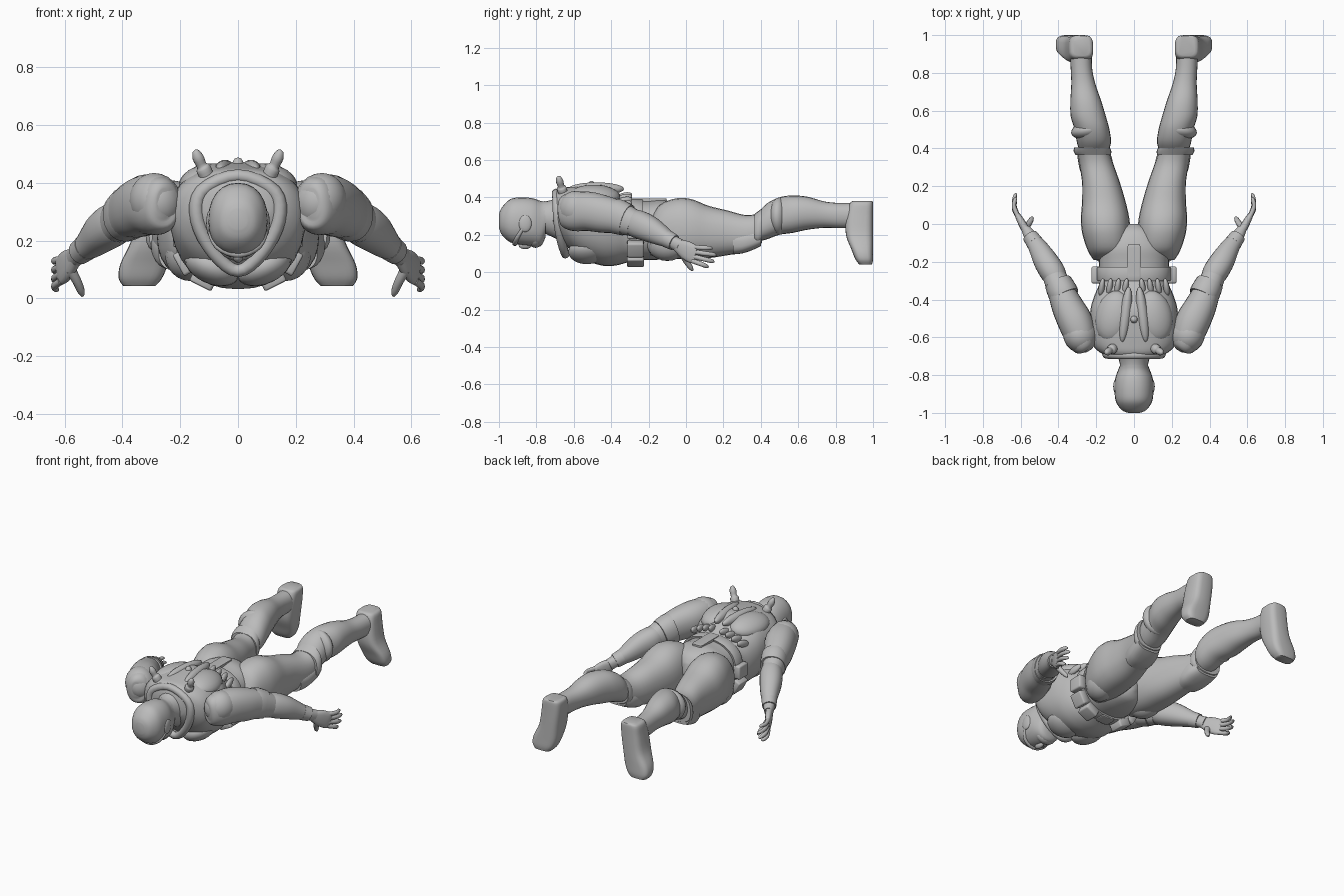
import bpy, bmesh, math
from mathutils import Vector, Matrix

grey = bpy.data.materials.new("plain grey")
grey.diffuse_color = (0.5, 0.5, 0.5, 1)


def finish(name, bm, mirror=False, angle=50):
    bmesh.ops.recalc_face_normals(bm, faces=bm.faces)
    me = bpy.data.meshes.new(name)
    bm.to_mesh(me)
    bm.free()
    me.materials.append(grey)
    ob = bpy.data.objects.new(name, me)
    bpy.context.collection.objects.link(ob)
    if mirror:
        ob.modifiers.new("mirror", 'MIRROR')
    bpy.ops.object.select_all(action='DESELECT')
    ob.select_set(True)
    bpy.context.view_layer.objects.active = ob
    bpy.ops.object.shade_smooth_by_angle(angle=math.radians(angle))
    return ob


def spline(rows, steps, closed):
    """Catmull-Rom through rows of numbers."""
    out, n = [], len(rows)
    get = (lambda i: rows[i % n]) if closed else (lambda i: rows[max(0, min(n - 1, i))])
    for i in range(n if closed else n - 1):
        for s in range(steps):
            t = s / steps
            out.append([0.5 * (2 * b + (c - a) * t + (2 * a - 5 * b + 4 * c - d) * t * t
                               + (3 * b - a - 3 * c + d) * t ** 3)
                        for a, b, c, d in zip(get(i - 1), get(i), get(i + 1), get(i + 2))])
    return out if closed else out + [list(rows[-1])]


def loft(name, rows, frame="y", power=2.0, n=24, steps=4, mirror=False, closed=False, angle=50):
    """Rows: x, y, z, half width, extent above, extent below."""
    pts = spline(rows, steps, closed)
    bm, rings, m = bmesh.new(), [], len(pts)
    for i, (x, y, z, w, up, dn) in enumerate(pts):
        u, v = Vector((1, 0, 0)), Vector((0, 0, 1))
        if frame == "z":
            v = Vector((0, 1, 0))
        elif frame == "path":
            j, k = ((i + 1) % m, i - 1) if closed else (min(i + 1, m - 1), max(i - 1, 0))
            t = (Vector(pts[j][:3]) - Vector(pts[k][:3])).normalized()
            hint = Vector((0, 1, 0)) if closed else Vector((0, 0, 1))
            u = t.cross(hint).normalized()
            v = u.cross(t)
        ring = []
        for q in range(n):
            a = 2 * math.pi * q / n
            c, s = math.cos(a), math.sin(a)
            cu = math.copysign(abs(c) ** (2 / power), c) * max(w, .002)
            sv = math.copysign(abs(s) ** (2 / power), s) * max(up if s > 0 else dn, .002)
            ring.append(bm.verts.new(Vector((x, y, z)) + u * cu + v * sv))
        rings.append(ring)
    for i in range(m if closed else m - 1):
        a, b = rings[i], rings[(i + 1) % m]
        for q in range(n):
            bm.faces.new((a[q], a[(q + 1) % n], b[(q + 1) % n], b[q]))
    if not closed:
        bm.faces.new(rings[0])
        bm.faces.new(rings[-1])
    return finish(name, bm, mirror, angle)


def ball(name, loc, size, rot=(0, 0, 0), mirror=False):
    bm = bmesh.new()
    bmesh.ops.create_uvsphere(bm, u_segments=20, v_segments=12, radius=1)
    r = Matrix.Rotation(rot[2], 4, 'Z') @ Matrix.Rotation(rot[1], 4, 'Y') @ Matrix.Rotation(rot[0], 4, 'X')
    bm.transform(Matrix.Translation(loc) @ r @ Matrix.Diagonal((*size, 1)))
    return finish(name, bm, mirror)


def block(name, loc, size, rot=(0, 0, 0), mirror=False):
    bm = bmesh.new()
    bmesh.ops.create_cube(bm, size=1)
    bmesh.ops.bevel(bm, geom=bm.edges[:], offset=.12, segments=2, profile=.5, affect='EDGES')
    r = Matrix.Rotation(rot[2], 4, 'Z') @ Matrix.Rotation(rot[1], 4, 'Y') @ Matrix.Rotation(rot[0], 4, 'X')
    bm.transform(Matrix.Translation(loc) @ r @ Matrix.Diagonal((*size, 1)))
    return finish(name, bm, mirror)


# head, face down, with mask and helmet rim
loft("head", [(0, -1, .27, .03, .04, .03), (0, -.985, .27, .065, .075, .07), (0, -.94, .27, .096, .12, .11),
              (0, -.88, .27, .103, .13, .125), (0, -.82, .26, .1, .135, .12), (0, -.775, .25, .085, .13, .11),
              (0, -.75, .27, .075, .11, .08)], power=2.2)
loft("neck", [(0, -.8, .29, .078, .09, .07), (0, -.74, .29, .075, .09, .09), (0, -.66, .28, .1, .13, .12)])
loft("brow_ridge", [(-.1, -.87, .24, .008, .01, .01), (-.07, -.905, .18, .012, .012, .012),
                    (0, -.915, .153, .014, .013, .013), (.07, -.905, .18, .012, .012, .012),
                    (.1, -.87, .24, .008, .01, .01)], frame="path", n=10)
ball("nose", (0, -.86, .145), (.018, .035, .022))
ball("mouth_mask", (0, -.805, .185), (.07, .042, .055))
ball("ear_guard", (.098, -.86, .26), (.012, .035, .045), mirror=True)

# trunk
loft("torso", [(0, -.71, .33, .11, .09, .08), (0, -.68, .32, .18, .125, .12), (0, -.63, .3, .225, .155, .17),
               (0, -.55, .29, .235, .175, .22), (0, -.45, .28, .23, .19, .245), (0, -.38, .25, .21, .185, .215),
               (0, -.32, .23, .185, .165, .18), (0, -.27, .23, .18, .15, .165)], power=2.3, n=32)
loft("pelvis", [(0, -.3, .23, .18, .145, .16), (0, -.2, .23, .185, .15, .165), (0, -.12, .23, .18, .155, .16),
                (0, -.04, .23, .12, .13, .14), (0, .0, .23, .03, .08, .09)], power=2.3, n=32)
loft("belt", [(0, -.3, .23, .192, .155, .172), (0, -.295, .23, .198, .16, .178), (0, -.235, .23, .198, .16, .178),
              (0, -.23, .23, .192, .155, .172)], power=2.4, n=32, steps=2, angle=35)
loft("collar", [(0, -.645, .095, .022, .022, .022), (.085, -.665, .16, .024, .024, .024),
                (.14, -.685, .27, .025, .025, .025), (.125, -.69, .37, .025, .025, .025),
                (0, -.695, .425, .022, .022, .022), (-.125, -.69, .37, .025, .025, .025),
                (-.14, -.685, .27, .025, .025, .025), (-.085, -.665, .16, .024, .024, .024)],
     frame="path", n=10, closed=True)
ball("shoulder_blade", (.11, -.49, .405), (.095, .14, .06), (0, .25, .2), True)
ball("spine_ridge", (.045, -.48, .445), (.03, .15, .035), (0, 0, .12), True)
ball("chest_muscle", (.09, -.53, .11), (.1, .1, .06), (0, -.4, 0), True)
block("tail_plate", (0, -.2, .385), (.07, .19, .02))
block("buckle", (0, -.265, .055), (.09, .07, .02))
for i in range(4):  # ribbed waist
    x = .045 + .042 * i
    ball(f"waist_rib_{i + 1}", (x, -.335, .405 - 1.6 * x * x), (.016, .05, .022), (.3, 0, .15), True)
for i, (x, z, r) in enumerate([(.2, .22, 0), (.185, .125, .5), (.12, .065, 1.1)]):
    block(f"belt_pouch_{i + 1}", (x, -.27, z), (.05, .09, .085), (0, r, 0), True)

# studs on the back
loft("back_bolt", [(.105, -.655, .415, .026, .026, .026), (.12, -.665, .45, .026, .026, .026),
                   (.126, -.668, .46, .018, .018, .018), (.138, -.676, .487, .02, .02, .02),
                   (.147, -.681, .508, .012, .012, .012), (.15, -.682, .513, .003, .003, .003)],
     frame="path", n=14, steps=3, mirror=True)
loft("spine_knob", [(0, -.505, .43, .02, .02, .02), (0, -.505, .465, .02, .02, .02),
                    (0, -.505, .483, .012, .012, .012), (0, -.505, .487, .003, .003, .003)], frame="z", n=14)

# arms
loft("upper_arm", [(.255, -.67, .33, .03, .05, .05), (.262, -.655, .33, .06, .085, .085),
                   (.28, -.6, .325, .082, .103, .105), (.31, -.52, .325, .092, .105, .105),
                   (.35, -.44, .31, .085, .1, .1), (.385, -.36, .29, .072, .09, .085),
                   (.42, -.28, .26, .062, .075, .07)], frame="path", power=2.2, mirror=True)
ball("shoulder_cap", (.285, -.585, .335), (.09, .1, .1), (0, .3, -.35), True)
loft("sleeve_band", [(.365, -.385, .3, .078, .095, .09), (.378, -.36, .292, .08, .096, .091),
                     (.4, -.315, .275, .074, .088, .083)], frame="path", power=2.2, steps=2, mirror=True)
loft("forearm", [(.4, -.32, .28, .05, .06, .06), (.425, -.265, .258, .066, .076, .072),
                 (.465, -.2, .232, .065, .072, .07), (.505, -.13, .195, .052, .055, .055),
                 (.545, -.07, .162, .036, .036, .038), (.57, -.03, .14, .026, .036, .036)],
     frame="path", power=2.2, mirror=True)
loft("glove_cuff", [(.525, -.1, .178, .046, .047, .048), (.55, -.063, .158, .041, .043, .043)],
     frame="path", steps=1, mirror=True)
loft("palm", [(.565, -.045, .145, .022, .032, .034), (.588, -.005, .122, .021, .048, .05),
              (.61, .035, .102, .017, .048, .055), (.622, .055, .095, .01, .04, .048)],
     frame="path", power=2.6, n=16, mirror=True)
for i, (z0, y1, z1) in enumerate([(.135, .14, .125), (.11, .16, .09), (.085, .15, .055), (.06, .12, .028)]):
    ym = (y1 + .04) / 2
    loft(f"finger_{i + 1}", [(.612, .035, z0, .013, .013, .013), (.635, ym, (z0 + z1) / 2, .012, .013, .013),
                             (.63, y1 - .012, z1 + .004, .01, .011, .011), (.622, y1, z1, .004, .004, .004)],
         frame="path", n=10, steps=3, mirror=True)
loft("thumb", [(.58, -.02, .1, .02, .02, .02), (.558, .0, .06, .016, .016, .016),
               (.543, .025, .025, .013, .013, .013), (.538, .035, .008, .005, .005, .005)],
     frame="path", n=10, steps=3, mirror=True)

# legs
loft("thigh", [(.125, -.19, .2, .09, .08, .11), (.135, -.14, .22, .11, .14, .14), (.147, -.05, .22, .127, .175, .15),
               (.153, .03, .22, .128, .17, .15), (.16, .12, .215, .115, .14, .14), (.175, .22, .21, .1, .12, .12),
               (.2, .32, .2, .09, .105, .09), (.22, .4, .22, .082, .095, .07)], power=2.3, mirror=True)
ball("hip_flap", (.165, -.1, .15), (.085, .11, .09), (0, 0, -.3), True)
loft("knee_pad", [(.195, .25, .17, .08, .03, .075), (.2, .3, .165, .09, .05, .065), (.21, .36, .18, .09, .05, .06),
                  (.222, .4, .19, .08, .05, .05)], power=3, steps=3, mirror=True)
loft("knee_band", [(.215, .365, .22, .093, .09, .07), (.22, .385, .22, .1, .105, .075), (.222, .405, .23, .094, .11, .075)],
     power=2.5, steps=2, mirror=True)
loft("calf", [(.212, .37, .23, .07, .07, .07), (.212, .43, .26, .09, .105, .085), (.222, .5, .29, .092, .11, .09),
              (.242, .57, .31, .093, .1, .1), (.255, .65, .315, .082, .088, .088), (.268, .74, .31, .064, .068, .073),
              (.278, .82, .305, .057, .065, .07), (.282, .92, .305, .058, .066, .07)], power=2.2, mirror=True)
ball("boot_roll", (.235, .5, .3), (.1, .05, .1), (0, 0, -.2), True)
# foot, toes pointing down and outward
loft("foot", [(.278, .94, .38, .045, .056, .05), (.28, .935, .365, .062, .065, .06),
              (.285, .93, .3, .067, .07, .075), (.3, .925, .2, .07, .075, .07), (.325, .94, .12, .082, .06, .055),
              (.338, .95, .07, .075, .05, .045), (.342, .955, .042, .055, .04, .03)],
     frame="z", power=3.4, mirror=True)
